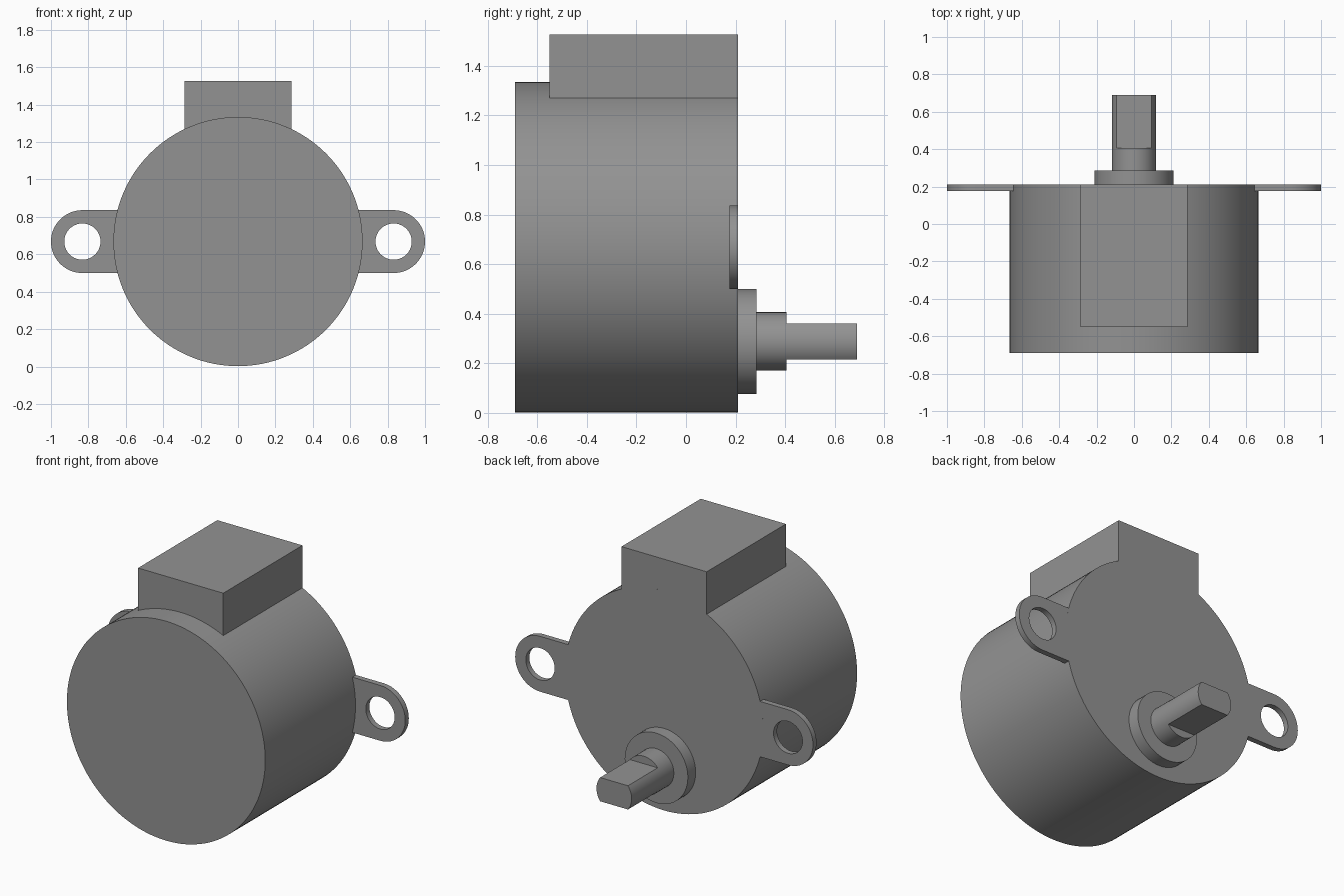
import bpy, bmesh, math

if "Cube" in bpy.data.objects:
    bpy.data.objects.remove(bpy.data.objects["Cube"])

R, CZ = 0.666, 0.668            # body radius and axis height
BACK = 0.21                     # y of the mounting face

metal = bpy.data.materials.new("grey metal")
metal.diffuse_color = (0.29, 0.29, 0.29, 1)
metal.use_nodes = True
metal.node_tree.nodes["Principled BSDF"].inputs["Base Color"].default_value = metal.diffuse_color


def arc(cx, cz, r, a0, a1, n):
    """Points on an arc in the xz plane, angles in radians, ends included."""
    return [(cx + r * math.cos(a0 + (a1 - a0) * i / n),
             cz + r * math.sin(a0 + (a1 - a0) * i / n)) for i in range(n + 1)]


def circle(cx, cz, r, n):
    return arc(cx, cz, r, 0, 2 * math.pi, n)[:-1]


def prism(name, y0, y1, *loops):
    """Extrude an xz outline (further loops are holes) from y0 to y1."""
    bm = bmesh.new()
    edges = []
    for loop in loops:
        vs = [bm.verts.new((x, y0, z)) for x, z in loop]
        edges += [bm.edges.new((v, vs[i - 1])) for i, v in enumerate(vs)]
    if len(loops) == 1:
        bm.faces.new(vs)
    else:
        bmesh.ops.triangle_fill(bm, edges=edges, use_beauty=True)
    new = bmesh.ops.extrude_face_region(bm, geom=bm.faces[:], use_keep_orig=True)
    for v in new["geom"]:
        if isinstance(v, bmesh.types.BMVert):
            v.co.y = y1
    bmesh.ops.recalc_face_normals(bm, faces=bm.faces[:])
    mesh = bpy.data.meshes.new(name)
    bm.to_mesh(mesh)
    bm.free()
    mesh.materials.append(metal)
    obj = bpy.data.objects.new(name, mesh)
    bpy.context.collection.objects.link(obj)
    bpy.ops.object.select_all(action='DESELECT')
    obj.select_set(True)
    bpy.context.view_layer.objects.active = obj
    bpy.ops.object.shade_smooth_by_angle(angle=math.radians(30))
    return obj


# Motor can
prism("motor_body", -0.69, BACK, circle(0, CZ, R, 128))

# Wire housing seated on the curved top of the can
W, TOP = 0.286, 1.527
a = math.acos(W / R)
prism("wire_housing", -0.55, BACK,
      [(-W, TOP), (W, TOP)] + arc(0, CZ, R, a, math.pi - a, 20))

# Mounting ears with screw holes
EX, ER = 0.832, 0.168
b = math.asin(ER / R)
outline = arc(EX, CZ, ER, -math.pi / 2, math.pi / 2, 32) + arc(0, CZ, R, b, -b, 10)
hole = circle(EX, CZ, 0.097, 40)
for side, s in (("right", 1), ("left", -1)):
    prism("mounting_ear_" + side, 0.176, BACK,
          [(s * x, z) for x, z in outline], [(s * x, z) for x, z in hole])

# Offset output: boss, round shaft, and tip with two flats
SZ, SR, FLAT = 0.288, 0.118, 0.072
prism("shaft_boss", BACK, 0.285, circle(0, SZ, 0.212, 64))
prism("shaft", 0.285, 0.405, circle(0, SZ, SR, 48))
c = math.asin(FLAT / SR)
prism("shaft_tip", 0.405, 0.69,
      arc(0, SZ, SR, -c, c, 12) + arc(0, SZ, SR, math.pi - c, math.pi + c, 12))
